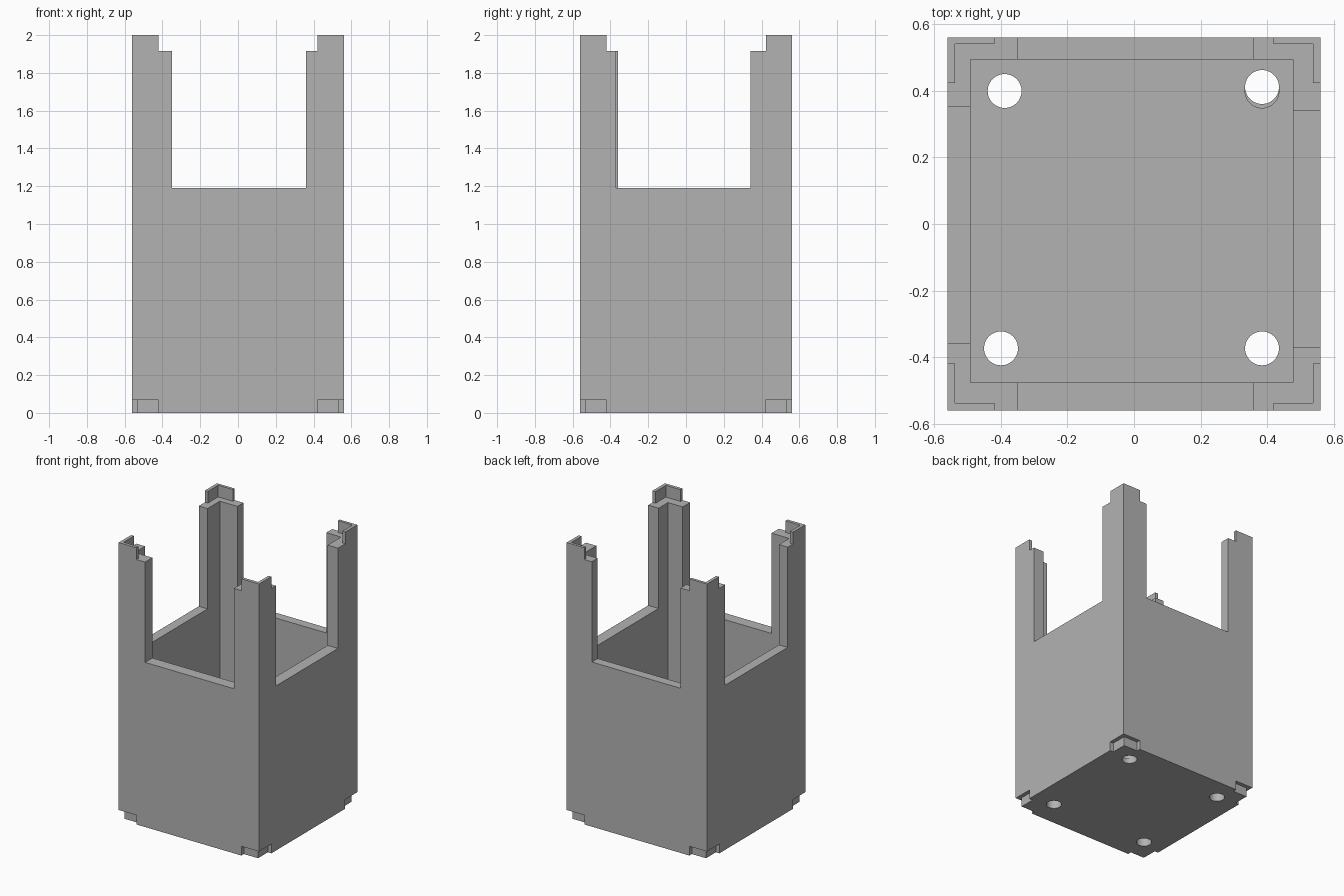
import bpy

cube = bpy.data.objects.get("Cube")
if cube:
    bpy.data.objects.remove(cube, do_unlink=True)

HALF, TOP = 0.561, 2.0     # outer half width, full height
SILL, LEDGE = 1.19, 1.915  # window sill, post ledge under the lip
FLOOR = 0.07
OUT = 0.7                  # beyond the outer walls

grey = bpy.data.materials.new("plain_grey")
grey.use_nodes = True
colour = (0.45, 0.45, 0.45, 1)
grey.diffuse_color = colour
grey.node_tree.nodes["Principled BSDF"].inputs["Base Color"].default_value = colour


def box(name, x, y, z):
    """Box spanning the given (low, high) ranges."""
    spans = (x, y, z)
    bpy.ops.mesh.primitive_cube_add(size=1, location=[(a + b) / 2 for a, b in spans])
    ob = bpy.context.object
    ob.name = name
    ob.scale = [b - a for a, b in spans]
    bpy.ops.object.transform_apply(location=True, rotation=False, scale=True)
    return ob


def cut(body, cutter):
    """Subtract the cutter from the body and discard it."""
    cutter.hide_render = True
    mod = body.modifiers.new("cut", 'BOOLEAN')
    mod.operation = 'DIFFERENCE'
    mod.solver = 'EXACT'
    mod.object = cutter
    bpy.context.view_layer.objects.active = body
    bpy.ops.object.modifier_apply(modifier=mod.name)
    bpy.data.objects.remove(cutter, do_unlink=True)


def span(side, a, b):
    """Range a..b mirrored to the given side."""
    return tuple(sorted((side * a, side * b)))


# Solid block and its open cavity
body = box("stacking_bin", (-HALF, HALF), (-HALF, HALF), (0, TOP))
cut(body, box("cavity", (-0.491, 0.478), (-0.477, 0.494), (FLOOR, TOP + 0.1)))

# Windows between the four corner posts
high = (SILL, TOP + 0.2)
cut(body, box("front_back_window", (-0.35, 0.36), (-OUT, OUT), high))
cut(body, box("right_window", (-OUT, 0), (-0.36, 0.353), high))
cut(body, box("left_window", (0, OUT), (-0.37, 0.341), high))

# Thin corner lips above the ledges
lip = (LEDGE, TOP + 0.3)
cut(body, box("lip_inside", (-0.538, 0.538), (-0.538, 0.541), lip))
cut(body, box("lip_gap_x", (-0.42, 0.42), (-OUT, OUT), lip))
cut(body, box("lip_gap_y", (-OUT, OUT), (-0.42, 0.424), lip))

# Matching rebates under the corners
low = (-0.1, 0.067)
for sx in (-1, 1):
    for sy in (-1, 1):
        cut(body, box("rebate", span(sx, 0.42, OUT), span(sy, 0.533, OUT), low))
        cut(body, box("rebate", span(sx, 0.533, OUT), span(sy, 0.42, OUT), low))

# Drain holes in the floor; one has a slightly offset upper half
holes = [(-0.389, 0.4, 0), (-0.4, -0.374, 0), (0.385, -0.374, 0),
         (0.385, 0.412, 0), (0.385, 0.4, 0.135)]
for x, y, z in holes:
    bpy.ops.mesh.primitive_cylinder_add(vertices=48, radius=0.051, depth=0.2, location=(x, y, z))
    cut(body, bpy.context.object)

body.data.materials.clear()
body.data.materials.append(grey)
for face in body.data.polygons:
    face.material_index = 0
bpy.ops.object.select_all(action='DESELECT')
body.select_set(True)
bpy.context.view_layer.objects.active = body
bpy.ops.object.shade_smooth_by_angle()
